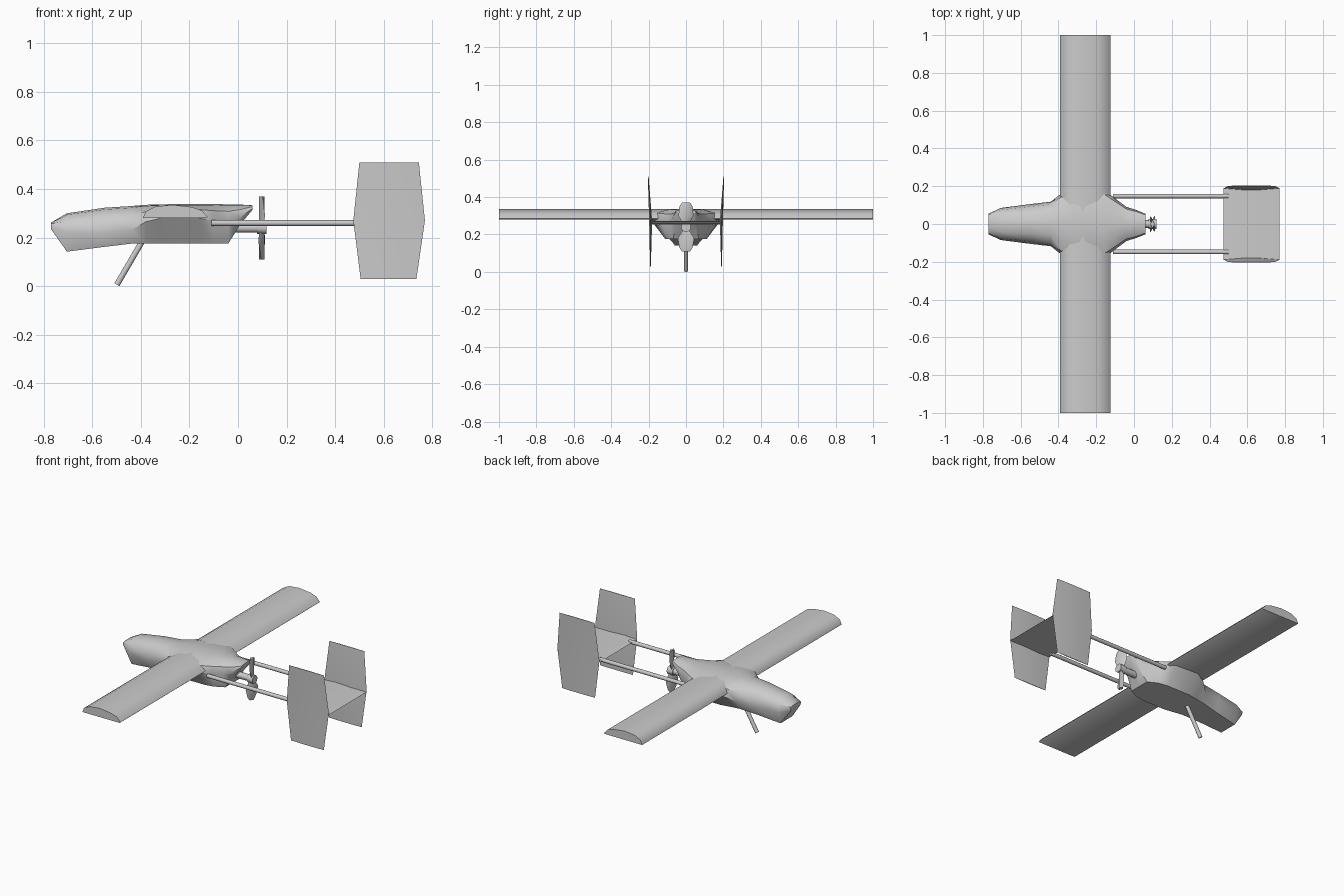
import bpy, bmesh, math
from mathutils import Vector

cube = bpy.data.objects.get("Cube")
if cube:
    bpy.data.objects.remove(cube, do_unlink=True)

grey = bpy.data.materials.new("matte_grey")
grey.use_nodes = True
grey.diffuse_color = (0.6, 0.6, 0.6, 1)
grey.node_tree.nodes["Principled BSDF"].inputs["Base Color"].default_value = (0.6, 0.6, 0.6, 1)


def finish(name, bm, angle=40):
    bmesh.ops.recalc_face_normals(bm, faces=bm.faces)
    mesh = bpy.data.meshes.new(name)
    bm.to_mesh(mesh)
    bm.free()
    mesh.materials.append(grey)
    ob = bpy.data.objects.new(name, mesh)
    bpy.context.collection.objects.link(ob)
    bpy.ops.object.select_all(action="DESELECT")
    ob.select_set(True)
    bpy.context.view_layer.objects.active = ob
    bpy.ops.object.shade_smooth_by_angle(angle=math.radians(angle))
    return ob


def loft(name, rings, angle=40):
    """Skin a list of equal-length point rings and cap both ends."""
    bm = bmesh.new()
    rows = [[bm.verts.new(p) for p in ring] for ring in rings]
    n = len(rows[0])
    for a, b in zip(rows, rows[1:]):
        for i in range(n):
            j = (i + 1) % n
            bm.faces.new((a[i], a[j], b[j], b[i]))
    bm.faces.new(rows[0])
    bm.faces.new(rows[-1])
    return finish(name, bm, angle)


def rod(name, start, end, radius, sides=12):
    start, end = Vector(start), Vector(end)
    axis = end - start
    bm = bmesh.new()
    bmesh.ops.create_cone(bm, cap_ends=True, segments=sides, radius1=radius,
                          radius2=radius, depth=axis.length)
    turn = axis.to_track_quat("Z", "Y").to_matrix().to_4x4()
    bmesh.ops.transform(bm, matrix=turn, verts=bm.verts)
    bmesh.ops.translate(bm, vec=(start + end) / 2, verts=bm.verts)
    return finish(name, bm)


def body_ring(x, bottom, mid, top, wide_bottom, wide):
    half = [(wide_bottom, bottom), (wide, mid),
            (wide * 0.88, mid + (top - mid) * 0.6),
            (wide * 0.5, mid + (top - mid) * 0.93)]
    left = [(x, y, z) for y, z in half]
    right = [(x, -y, z) for y, z in reversed(half)]
    return left + [(x, 0, top)] + right + [(x, 0, bottom)]


# Fuselage: x, bottom, widest height, top, bottom half-width, half-width
stations = [
    (-0.77, 0.235, 0.25, 0.262, 0.045, 0.055),
    (-0.705, 0.142, 0.22, 0.30, 0.06, 0.085),
    (-0.55, 0.162, 0.22, 0.323, 0.075, 0.105),
    (-0.44, 0.175, 0.23, 0.33, 0.09, 0.118),
    (-0.38, 0.175, 0.265, 0.335, 0.10, 0.165),
    (-0.32, 0.175, 0.28, 0.337, 0.11, 0.19),
    (-0.16, 0.175, 0.28, 0.339, 0.11, 0.18),
    (-0.10, 0.175, 0.27, 0.338, 0.10, 0.135),
    (-0.04, 0.175, 0.265, 0.337, 0.07, 0.09),
    (0.01, 0.255, 0.285, 0.336, 0.05, 0.075),
    (0.06, 0.315, 0.32, 0.333, 0.045, 0.055),
]
loft("fuselage", [body_ring(*s) for s in stations])

# Straight wing with a flat underside
airfoil = [(-0.392, 0.28), (-0.38, 0.308), (-0.34, 0.328), (-0.27, 0.335),
           (-0.19, 0.326), (-0.15, 0.312), (-0.125, 0.285), (-0.13, 0.28)]
loft("wing", [[(x, y, z) for x, z in airfoil] for y in (-1, 0, 1)], 50)

# Tail booms and fins
for side, label in ((1, "left"), (-1, "right")):
    y = 0.148 * side
    rod(label + "_boom", (-0.11, y, 0.26), (0.50, y, 0.26), 0.012)
    fin = []
    for z, front, back, out, thick in ((0.03, 0.505, 0.735, 0.19, 0.002),
                                       (0.27, 0.475, 0.77, 0.189, 0.008),
                                       (0.51, 0.50, 0.745, 0.202, 0.002)):
        yy = out * side
        fin.append([(front, yy, z), (0.57, yy + thick, z), (0.67, yy + thick, z),
                    (back, yy, z), (0.67, yy - thick, z), (0.57, yy - thick, z)])
    loft(label + "_fin", fin)

# Stabiliser between the fins
loft("stabiliser", [[(0.475, y, 0.262), (0.56, y, 0.271), (0.77, y, 0.262), (0.56, y, 0.253)]
                    for y in (-0.19, 0.19)])

# Pusher propeller with two twisted blades
blades = []
for z, reach, twist in ((0.11, 0.022, 0.1), (0.13, 0.036, 0.15), (0.18, 0.046, 0.3),
                        (0.215, 0.025, 0.5), (0.24, 0.014, 0), (0.265, 0.025, -0.5),
                        (0.30, 0.042, -0.3), (0.35, 0.036, -0.15), (0.37, 0.022, -0.1)):
    c, s = math.cos(twist), math.sin(twist)
    flat = [(reach, 0), (0, 0.012), (-reach, 0), (0, -0.012)]
    blades.append([(0.098 + u * s + v * c, u * c - v * s, z) for u, v in flat])
loft("propeller", blades, 60)
rod("propeller_hub", (0.078, 0, 0.24), (0.118, 0, 0.24), 0.026)
rod("engine_shaft", (-0.06, 0, 0.24), (0.09, 0, 0.24), 0.02)

# Slanted leg under the nose
rod("landing_leg", (-0.499, 0, 0.006), (-0.38, 0, 0.21), 0.012)
